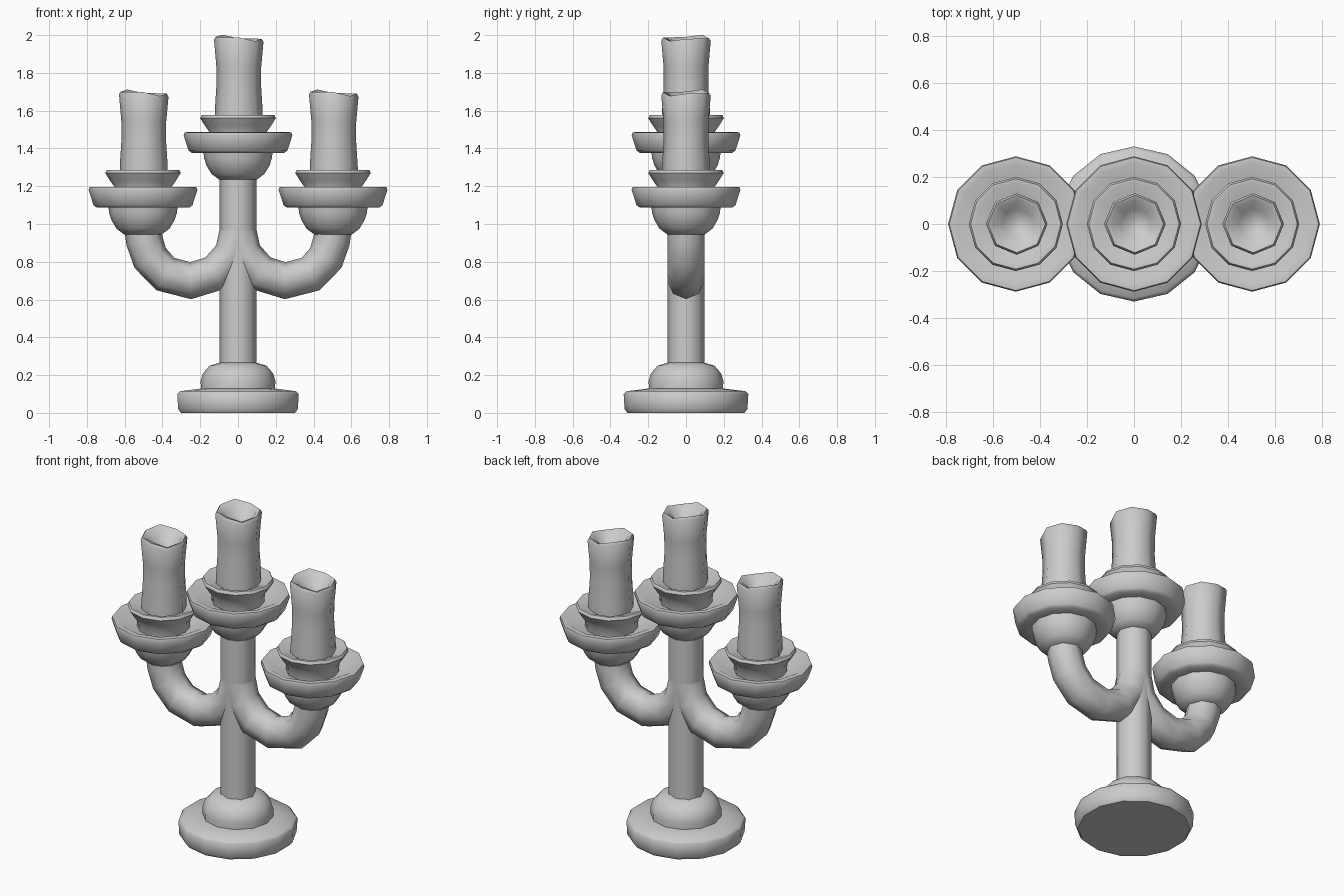
import bpy, bmesh
from math import cos, sin, pi, radians
from mathutils import Vector

if "Cube" in bpy.data.objects:
    bpy.data.objects.remove(bpy.data.objects["Cube"], do_unlink=True)

GREY = (0.6, 0.6, 0.6, 1)
metal = bpy.data.materials.new("plain grey")
metal.use_nodes = True
metal.diffuse_color = GREY
metal.node_tree.nodes["Principled BSDF"].inputs["Base Color"].default_value = GREY


def finish(name, bm, location=(0, 0, 0), angle=50):
    bmesh.ops.recalc_face_normals(bm, faces=bm.faces)
    mesh = bpy.data.meshes.new(name)
    bm.to_mesh(mesh)
    bm.free()
    mesh.materials.append(metal)
    mesh.shade_smooth()
    mesh.set_sharp_from_angle(angle=radians(angle))
    obj = bpy.data.objects.new(name, mesh)
    obj.location = location
    bpy.context.collection.objects.link(obj)
    return obj


def skin(bm, rings):
    """Join rings of vertices with quads and close both ends."""
    n = len(rings[0])
    for a, b in zip(rings, rings[1:]):
        for i in range(n):
            j = (i + 1) % n
            bm.faces.new((a[i], a[j], b[j], b[i]))
    bm.faces.new(rings[0])
    bm.faces.new(rings[-1])


def lathe(name, profile, sides, location=(0, 0, 0), shape=None, angle=50):
    """Turn (radius, height) points about z, with the first vertex facing +y."""
    bm = bmesh.new()
    rings = []
    for r, z in profile:
        ring = []
        for i in range(sides):
            a = pi / 2 + 2 * pi * i / sides
            p = Vector((r * cos(a), r * sin(a), z))
            ring.append(bm.verts.new(shape(p) if shape else p))
        rings.append(ring)
    skin(bm, rings)
    return finish(name, bm, location, angle)


def tube(name, path, radius, sides=8):
    """Sweep a round section along a path of (x, z) points."""
    bm = bmesh.new()
    pts = [Vector((x, 0, z)) for x, z in path]
    rings = []
    for k, p in enumerate(pts):
        t = (pts[min(k + 1, len(pts) - 1)] - pts[max(k - 1, 0)]).normalized()
        n = Vector((t.z, 0, -t.x))
        rings.append([bm.verts.new(p + radius * (n * cos(2 * pi * i / sides)
                      + Vector((0, sin(2 * pi * i / sides), 0)))) for i in range(sides)])
    skin(bm, rings)
    return finish(name, bm, angle=60)


# Foot and stem
lathe("base_plate", [(0.31, 0), (0.325, 0.02), (0.33, 0.1), (0.315, 0.115), (0.19, 0.13)], 14)
lathe("base_dome", [(0.195, 0.11), (0.198, 0.17), (0.185, 0.21), (0.15, 0.25), (0.09, 0.268)], 12)
lathe("stem", [(0.098, 0.24), (0.098, 1.26)], 8)

# Curved arms that bend up into the stem
ARM = [(0.503, 0.97), (0.495, 0.91), (0.465, 0.82), (0.385, 0.735), (0.25, 0.7),
       (0.12, 0.74), (0.03, 0.84), (0, 0.96)]
for side, s in (("left", 1), ("right", -1)):
    tube(side + "_arm", [(s * x, z) for x, z in ARM], 0.098)


# Candle wax leans gently at the waist and has a slanted, melted top
def wax(p):
    up = max(0, (p.z - 0.45) / 0.3)
    p.z -= 0.11 * p.x * up + 0.008 * up * sin(5 * p.x / 0.13 + 3 * p.y / 0.13)
    p.x += 0.004
    return p


# Cup, drip dish, collar and candle on each of the three branches
for label, x, z in (("centre", 0, 1.235), ("left", 0.503, 0.945), ("right", -0.503, 0.945)):
    at = (x, 0, z)
    lathe(label + "_cup", [(0.1, 0), (0.14, 0.03), (0.167, 0.075), (0.18, 0.115), (0.185, 0.17)], 12, at)
    lathe(label + "_dish", [(0.18, 0.142), (0.245, 0.142), (0.262, 0.155), (0.288, 0.235),
                            (0.283, 0.25), (0.255, 0.252), (0.15, 0.2)], 12, at)
    lathe(label + "_collar", [(0.145, 0.19), (0.15, 0.25), (0.175, 0.285), (0.2, 0.325),
                              (0.192, 0.342), (0.175, 0.342), (0.12, 0.315)], 12, at)
    lathe(label + "_candle", [(0.127, 0.29), (0.127, 0.36), (0.118, 0.5), (0.119, 0.6), (0.131, 0.735),
                              (0.122, 0.75), (0.1, 0.742), (0.065, 0.7), (0.015, 0.68)], 8, at, wax, 60)
